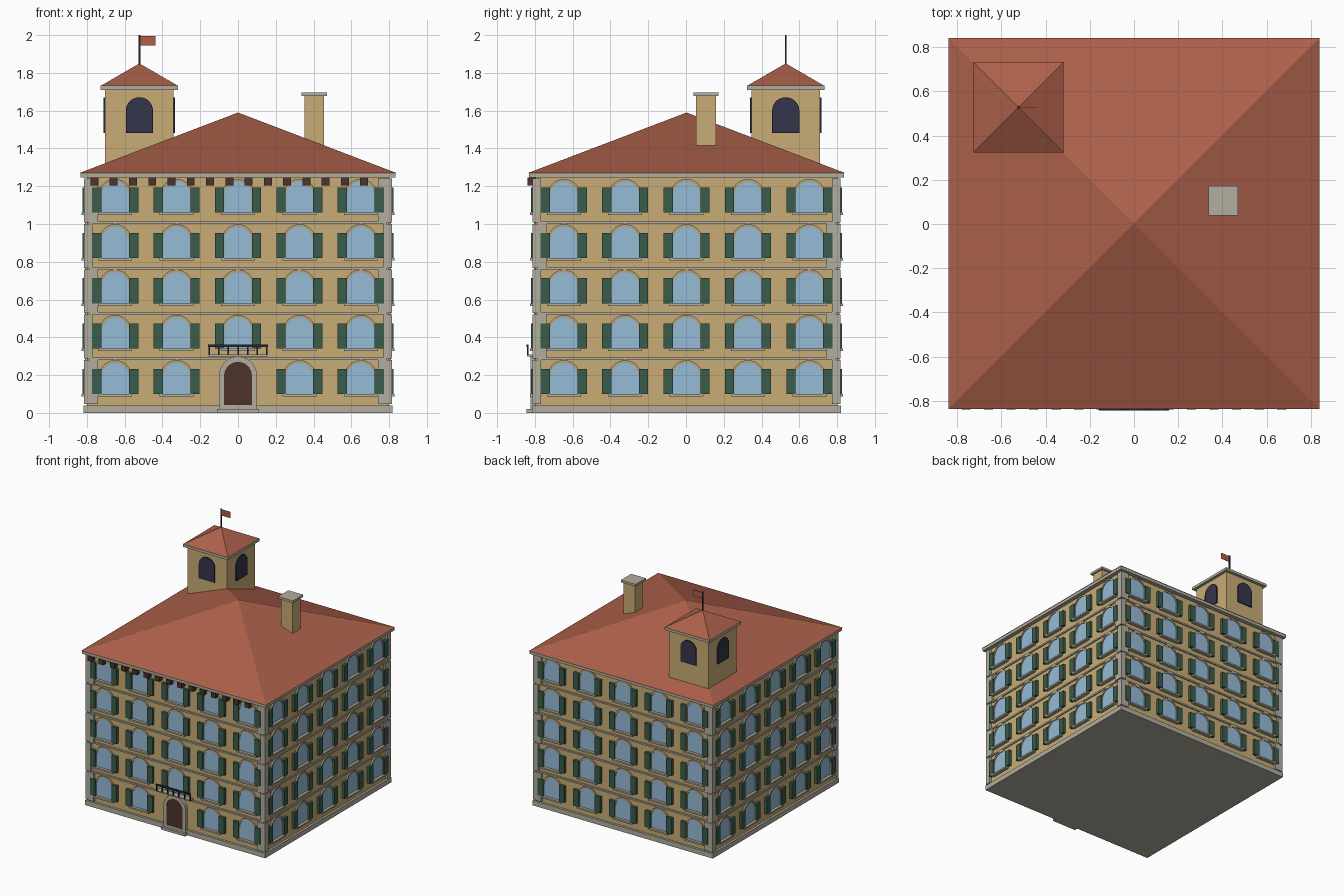
import bpy, bmesh, math
from mathutils import Matrix, Vector

if "Cube" in bpy.data.objects:
    bpy.data.objects.remove(bpy.data.objects["Cube"])


def material(name, r, g, b):
    lin = [((c / 255 + 0.055) / 1.055) ** 2.4 for c in (r, g, b)]
    m = bpy.data.materials.new(name)
    m.diffuse_color = (*lin, 1)
    m.use_nodes = True
    m.node_tree.nodes["Principled BSDF"].inputs["Base Color"].default_value = m.diffuse_color
    return m


WALL = material("ochre_wall", 201, 174, 118)
STONE = material("grey_stone", 178, 173, 157)
TRIM = material("window_trim", 182, 164, 128)
ROOF = material("terracotta", 172, 96, 74)
GLASS = material("blue_glass", 150, 187, 214)
GREEN = material("shutter_green", 58, 92, 76)
WOOD = material("dark_wood", 76, 51, 43)
NIGHT = material("dark_opening", 53, 53, 76)
IRON = material("iron", 38, 40, 54)
FLAG = material("flag_red", 180, 92, 72)

CY = 0.003                      # building centre along y
H = 0.80                        # half width of the walls
FLOOR = 0.24                    # storey height
COLUMNS = [-0.65, -0.325, 0, 0.325, 0.65]


def side(k, cx=0, cy=CY):
    """Frame of facade k: u runs along the wall, z up, d outward."""
    return Matrix.Translation((cx, cy, 0)) @ Matrix.Rotation(k * math.pi / 2, 4, 'Z')


class Part:
    """Collects repeated solids into one object."""

    def __init__(self, name, mat):
        self.name, self.mat, self.bm = name, mat, bmesh.new()

    def loop(self, mtx, pts, d):
        return [self.bm.verts.new(mtx @ Vector((u, -d, z))) for u, z in pts]

    def strip(self, a, b):
        n = len(a)
        for i in range(n):
            j = (i + 1) % n
            self.bm.faces.new((a[i], a[j], b[j], b[i]))

    def prism(self, mtx, pts, d0, d1):
        a, b = self.loop(mtx, pts, d0), self.loop(mtx, pts, d1)
        self.bm.faces.new(a)
        self.bm.faces.new(b)
        self.strip(a, b)

    def ring(self, mtx, outer, inner, d0, d1):
        loops = [self.loop(mtx, p, d) for p, d in
                 ((outer, d0), (outer, d1), (inner, d1), (inner, d0))]
        for i in range(4):
            self.strip(loops[i], loops[(i + 1) % 4])

    def plate(self, mtx, u0, u1, z0, z1, d0, d1):
        self.prism(mtx, [(u0, z0), (u1, z0), (u1, z1), (u0, z1)], d0, d1)

    def box(self, x0, x1, y0, y1, z0, z1):
        self.plate(Matrix(), x0, x1, z0, z1, -y0, -y1)

    def pyramid(self, cx, cy, h, z0, z1):
        base = [self.bm.verts.new((cx + a * h, cy + b * h, z0))
                for a, b in ((-1, -1), (1, -1), (1, 1), (-1, 1))]
        tip = self.bm.verts.new((cx, cy, z1))
        self.bm.faces.new(base)
        for i in range(4):
            self.bm.faces.new((base[i], base[(i + 1) % 4], tip))

    def finish(self):
        bmesh.ops.recalc_face_normals(self.bm, faces=self.bm.faces)
        mesh = bpy.data.meshes.new(self.name)
        self.bm.to_mesh(mesh)
        self.bm.free()
        mesh.materials.append(self.mat)
        bpy.context.collection.objects.link(bpy.data.objects.new(self.name, mesh))


def arch(u, r, z0, top, n=14):
    """Round-headed outline centred on u."""
    spring = top - r
    return [(u - r, z0), (u + r, z0)] + [
        (u + r * math.cos(math.pi * i / n), spring + r * math.sin(math.pi * i / n))
        for i in range(n + 1)]


def single(name, mat, method, *args):
    p = Part(name, mat)
    getattr(p, method)(*args)
    p.finish()


def square(name, mat, cx, cy, h, z0, z1):
    single(name, mat, "box", cx - h, cx + h, cy - h, cy + h, z0, z1)


# Main block
square("walls", WALL, 0, CY, H, 0.02, 1.25)
square("plinth", STONE, 0, CY, 0.818, 0, 0.04)
square("cornice", STONE, 0, CY, 0.834, 1.245, 1.27)
single("main_roof", ROOF, "pyramid", 0, CY, 0.839, 1.27, 1.59)

# Windows, shutters, sills and string courses on all four facades
glass, frames = Part("window_glass", GLASS), Part("window_frames", TRIM)
shutters, sills = Part("shutters", GREEN), Part("window_sills", STONE)
courses = Part("string_courses", STONE)
for k in range(4):
    m = side(k)
    for f in range(5):
        z = f * FLOOR
        for u in COLUMNS:
            if k == 0 and f == 0 and u == 0:
                continue        # entrance goes here
            glass.prism(m, arch(u, 0.073, z + 0.1, z + 0.266), H - 0.01, H + 0.006)
            frames.ring(m, arch(u, 0.086, z + 0.096, z + 0.279),
                        arch(u, 0.072, z + 0.1, z + 0.265), H - 0.01, H + 0.012)
            sills.plate(m, u - 0.09, u + 0.09, z + 0.087, z + 0.1, H - 0.01, H + 0.028)
            for s in (-1, 1):
                a, b = sorted((u + s * 0.073, u + s * 0.122))
                shutters.plate(m, a, b, z + 0.1, z + 0.233, H - 0.01, H + 0.023)
        if f < 4:
            courses.plate(m, -0.79, 0.79, z + 0.28, z + 0.293, H - 0.01, H + 0.009)
for p in (glass, frames, shutters, sills, courses):
    p.finish()

# Alternating corner stones
quoins = Part("corner_quoins", STONE)
for f in range(5):
    ix, iy = (0.742, 0.77) if f % 2 == 0 else (0.77, 0.742)
    z0 = 0.048 + f * FLOOR
    for sx in (-1, 1):
        for sy in (-1, 1):
            x0, x1 = sorted((sx * ix, sx * 0.816))
            y0, y1 = sorted((sy * iy, sy * 0.816))
            quoins.box(x0, x1, y0 + CY, y1 + CY, z0, z0 + 0.232)
quoins.finish()

# Eave brackets along the front
front = side(0)
brackets = Part("eave_brackets", WOOD)
for i in range(15):
    u = -0.76 + i * 0.102
    brackets.plate(front, u - 0.021, u + 0.021, 1.205, 1.245, H - 0.01, 0.843)
brackets.finish()

# Entrance
single("door", WOOD, "prism", front, arch(0, 0.075, 0.04, 0.271), H - 0.01, 0.822)
single("door_surround", STONE, "ring", front, arch(0, 0.1, 0.02, 0.299),
       arch(0, 0.074, 0.042, 0.27), H - 0.01, 0.827)
single("door_step", STONE, "plate", front, -0.11, 0.11, 0, 0.02, H - 0.01, 0.847)

# Balcony over the door
single("balcony_slab", STONE, "plate", front, -0.155, 0.155, 0.299, 0.308, H - 0.01, 0.844)
rail = Part("balcony_rail", IRON)
rail.plate(front, -0.158, 0.158, 0.348, 0.362, 0.837, 0.847)
for i in range(7):
    u = -0.152 + i * 0.0507
    rail.plate(front, u - 0.004, u + 0.004, 0.306, 0.35, 0.838, 0.846)
rail.finish()

# Lookout tower
TX, TY = -0.522, 0.528
square("tower_walls", WALL, TX, TY, 0.181, 1.29, 1.715)
square("tower_cornice", STONE, TX, TY, 0.205, 1.71, 1.732)
single("tower_roof", ROOF, "pyramid", TX, TY, 0.204, 1.732, 1.85)
openings, borders = Part("tower_openings", NIGHT), Part("tower_opening_borders", IRON)
for k in range(4):
    m = side(k, TX, TY)
    openings.prism(m, arch(0, 0.068, 1.486, 1.667), 0.175, 0.188)
    borders.ring(m, arch(0, 0.072, 1.482, 1.671), arch(0, 0.067, 1.487, 1.666), 0.175, 0.189)
openings.finish()
borders.finish()

# Flag and pole
square("flagpole", IRON, TX, TY, 0.005, 1.83, 2.0)
single("flag", FLAG, "box", TX + 0.004, TX + 0.085, TY - 0.002, TY + 0.002, 1.945, 1.995)

# Chimney
square("chimney", WALL, 0.404, 0.106, 0.052, 1.37, 1.68)
square("chimney_cap", STONE, 0.404, 0.106, 0.067, 1.677, 1.695)
